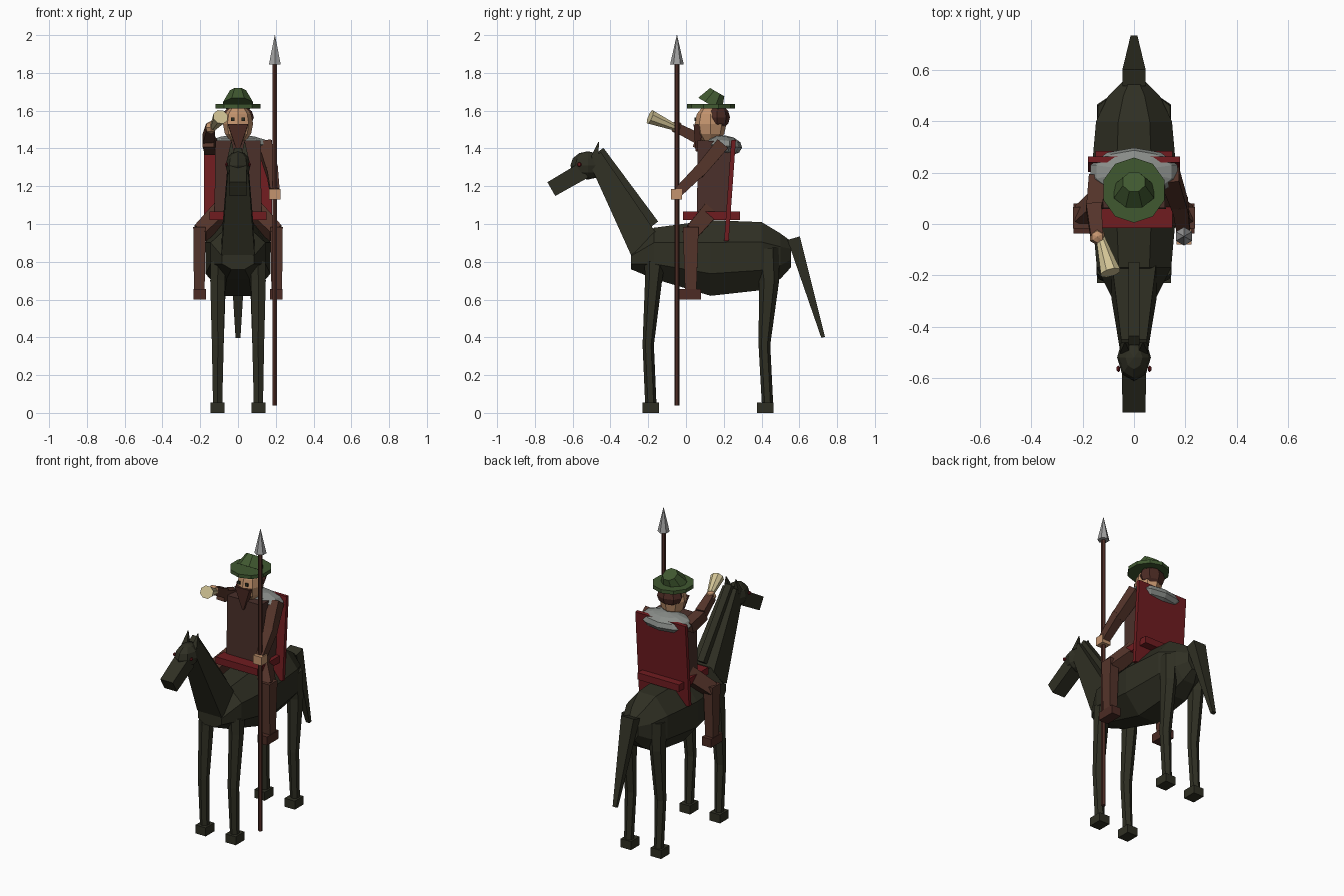
import bpy, bmesh, math
from mathutils import Vector, Matrix

if "Cube" in bpy.data.objects:
    bpy.data.objects.remove(bpy.data.objects["Cube"])


def material(name, *rgb):
    m = bpy.data.materials.new(name)
    m.diffuse_color = [((c / 255 + 0.055) / 1.055) ** 2.4 for c in rgb] + [1]
    m.use_nodes = True
    m.node_tree.nodes["Principled BSDF"].inputs["Base Color"].default_value = m.diffuse_color
    return m


HORSE = material("dark horse hide", 47, 47, 35)
COAT = material("coat brown", 74, 48, 42)
SLEEVE = material("sleeve brown", 84, 52, 42)
HAIR = material("hair and wood brown", 76, 43, 36)
RED = material("deep red", 112, 28, 32)
GREEN = material("hat green", 64, 88, 48)
FUR = material("grey fur", 136, 140, 136)
SKIN = material("skin", 196, 148, 110)
HORN = material("pale horn", 210, 196, 150)
STEEL = material("steel", 160, 160, 160)


def finish(name, bm, mat):
    bmesh.ops.recalc_face_normals(bm, faces=bm.faces)
    me = bpy.data.meshes.new(name)
    bm.to_mesh(me)
    bm.free()
    me.materials.append(mat)
    ob = bpy.data.objects.new(name, me)
    bpy.context.collection.objects.link(ob)
    return ob


def skin(name, rings, mat):
    """Closed skin over a list of point rings."""
    bm = bmesh.new()
    vs = [[bm.verts.new(p) for p in r] for r in rings]
    n = len(vs[0])
    for a, b in zip(vs, vs[1:]):
        for i in range(n):
            bm.faces.new((a[i], a[(i + 1) % n], b[(i + 1) % n], b[i]))
    bm.faces.new(vs[0])
    bm.faces.new(vs[-1])
    return finish(name, bm, mat)


def limb(name, path, sizes, mat, n=4):
    """Tapered n-sided bar along a path; sizes are half extents (across x, depth)."""
    pts = [Vector(p) for p in path]
    rings = []
    for i, p in enumerate(pts):
        d = (pts[min(i + 1, len(pts) - 1)] - pts[max(i - 1, 0)]).normalized()
        u = Vector((1, 0, 0))
        u = (u - d * u.dot(d)).normalized()
        v = d.cross(u)
        a, b = sizes[i]
        k = 1 / math.cos(math.pi / n) if n == 4 else 1
        ang = [2 * math.pi * (j + 0.5) / n for j in range(n)]
        rings.append([p + u * (a * k * math.cos(t)) + v * (b * k * math.sin(t)) for t in ang])
    return skin(name, rings, mat)


def box(name, lo, hi, mat):
    c = [(a + b) / 2 for a, b in zip(lo, hi)]
    h = [(b - a) / 2 for a, b in zip(lo, hi)]
    return limb(name, [(c[0], c[1], lo[2]), (c[0], c[1], hi[2])], [(h[0], h[1])] * 2, mat)


def ball(name, c, r, mat, seg=8, rings=6, tilt=0):
    bm = bmesh.new()
    m = Matrix.Translation(c) @ Matrix.Rotation(tilt, 4, 'X') @ Matrix.Diagonal((*r, 1))
    bmesh.ops.create_uvsphere(bm, u_segments=seg, v_segments=rings, radius=1, matrix=m)
    return finish(name, bm, mat)


# Horse body: (y, half width, bottom, top)
body = [(-.29, .085, .76, .86), (-.17, .145, .71, .98), (.13, .172, .62, 1.02),
        (.40, .148, .65, 1.01), (.50, .10, .71, .95), (.555, .045, .77, .91)]
rings = []
for y, w, z0, z1 in body:
    k = 1 / math.cos(math.pi / 8)
    ang = [2 * math.pi * (j + .5) / 8 for j in range(8)]
    rings.append([(w * k * math.cos(t), y, (z0 + z1) / 2 + (z1 - z0) / 2 * k * math.sin(t)) for t in ang])
skin("horse_body", rings, HORSE)

# Neck, mane, head, muzzle and tail
limb("horse_neck", [(0, -.215, .88), (0, -.485, 1.36)], [(.088, .088), (.05, .04)], HORSE)
limb("mane", [(0, -.165, 1.0), (0, -.455, 1.39)], [(.022, .022), (.022, .022)], HORSE)
ball("horse_head", (0, -.52, 1.31), (.066, .092, .075), HORSE)
limb("muzzle", [(0, -.54, 1.285), (0, -.713, 1.185)], [(.047, .045), (.045, .042)], HORSE)
limb("tail", [(0, .57, .925), (0, .726, .40)], [(.045, .034), (.013, .01)], HORSE)

for s, side in ((-1, "left"), (1, "right")):
    # Horse ears and eyes
    limb(side + "_ear", [(s * .035, -.485, 1.35), (s * .035, -.462, 1.435)],
         [(.02, .02), (.002, .002)], HORSE)
    ball(side + "_horse_eye", (s * .061, -.565, 1.315), (.008, .013, .012), RED, 6, 4)
    # Horse legs
    limb(side + "_front_leg", [(s * .105, -.165, .80), (s * .108, -.172, .70),
                               (s * .107, -.20, .36), (s * .108, -.186, .04)],
         [(.046, .055), (.045, .045), (.036, .030), (.028, .030)], HORSE, 6)
    limb(side + "_hind_leg", [(s * .098, .425, .87), (s * .104, .44, .70),
                              (s * .107, .415, .36), (s * .108, .432, .04)],
         [(.05, .07), (.046, .053), (.036, .031), (.028, .030)], HORSE, 6)
    for y, part in ((-.186, "front"), (.42, "hind")):
        box(f"{side}_{part}_hoof", (s * .108 - .037, y - .044, 0),
            (s * .108 + .037, y + .044, .055), HORSE)
    # Rider legs and boots
    limb(side + "_thigh", [(s * .09, .12, 1.06), (s * .2, .025, .95)],
         [(.045, .045), (.038, .04)], SLEEVE)
    limb(side + "_shin", [(s * .204, .025, .985), (s * .205, .025, .64)],
         [(.033, .042), (.028, .03)], SLEEVE)
    box(side + "_boot", (s * .203 - .033, -.038, .60), (s * .203 + .033, .08, .655), HAIR)
    # Rider eyes
    box(side + "_eye", (s * .028 - .009, .045, 1.545), (s * .028 + .009, .053, 1.565), HORSE)

# Saddle, torso, cape and fur collar
box("saddle", (-.15, -.015, 1.02), (.15, .285, 1.065), RED)
limb("torso", [(0, .14, 1.03), (0, .15, 1.44)], [(.125, .082), (.12, .088)], COAT)
limb("cape", [(0, .214, .91), (0, .252, 1.445)], [(.18, .012), (.18, .012)], RED)
ball("fur_collar", (0, .2, 1.415), (.178, .098, .055), FUR, 10, 6, math.radians(-6))

# Head, hair and beard
ball("head", (0, .13, 1.53), (.08, .084, .105), SKIN)
ball("hair", (0, .165, 1.565), (.084, .068, .065), HAIR)
limb("beard", [(0, .07, 1.525), (0, .055, 1.385)], [(.054, .03), (.005, .005)], HAIR)

# Hat: flat brim and a crown tilted backwards
limb("hat_brim", [(0, .132, 1.612), (0, .132, 1.635)], [(.125, .127)] * 2, GREEN, 10)
limb("hat_crown", [(0, .127, 1.632), (0, .165, 1.698)], [(.085, .078), (.047, .047)], GREEN, 8)

# Arm holding the spear
limb("right_upper_arm", [(.14, .19, 1.42), (.182, .065, 1.27)], [(.036, .036), (.03, .032)], SLEEVE)
limb("right_forearm", [(.18, .08, 1.29), (.195, -.04, 1.17)], [(.03, .032), (.025, .026)], SLEEVE)
box("right_hand", (.165, -.08, 1.13), (.225, -.02, 1.185), SKIN)

# Arm raising the horn
limb("left_upper_arm", [(-.14, .18, 1.40), (-.157, .05, 1.44)], [(.036, .036), (.03, .034)], SLEEVE)
limb("left_forearm", [(-.157, .07, 1.45), (-.145, -.05, 1.51)], [(.03, .03), (.024, .025)], SLEEVE)
ball("left_hand", (-.143, -.05, 1.512), (.033, .033, .033), SKIN, 6, 4)
limb("horn", [(-.138, -.03, 1.50), (-.092, -.19, 1.567)], [(.014, .014), (.042, .04)], HORN, 8)

# Spear
limb("spear_shaft", [(.195, -.048, .04), (.195, -.048, 1.85)], [(.013, .013)] * 2, HAIR, 6)
limb("spear_head", [(.195, -.048, 1.845), (.195, -.048, 2.0)], [(.036, .036), (.001, .001)], STEEL, 6)
